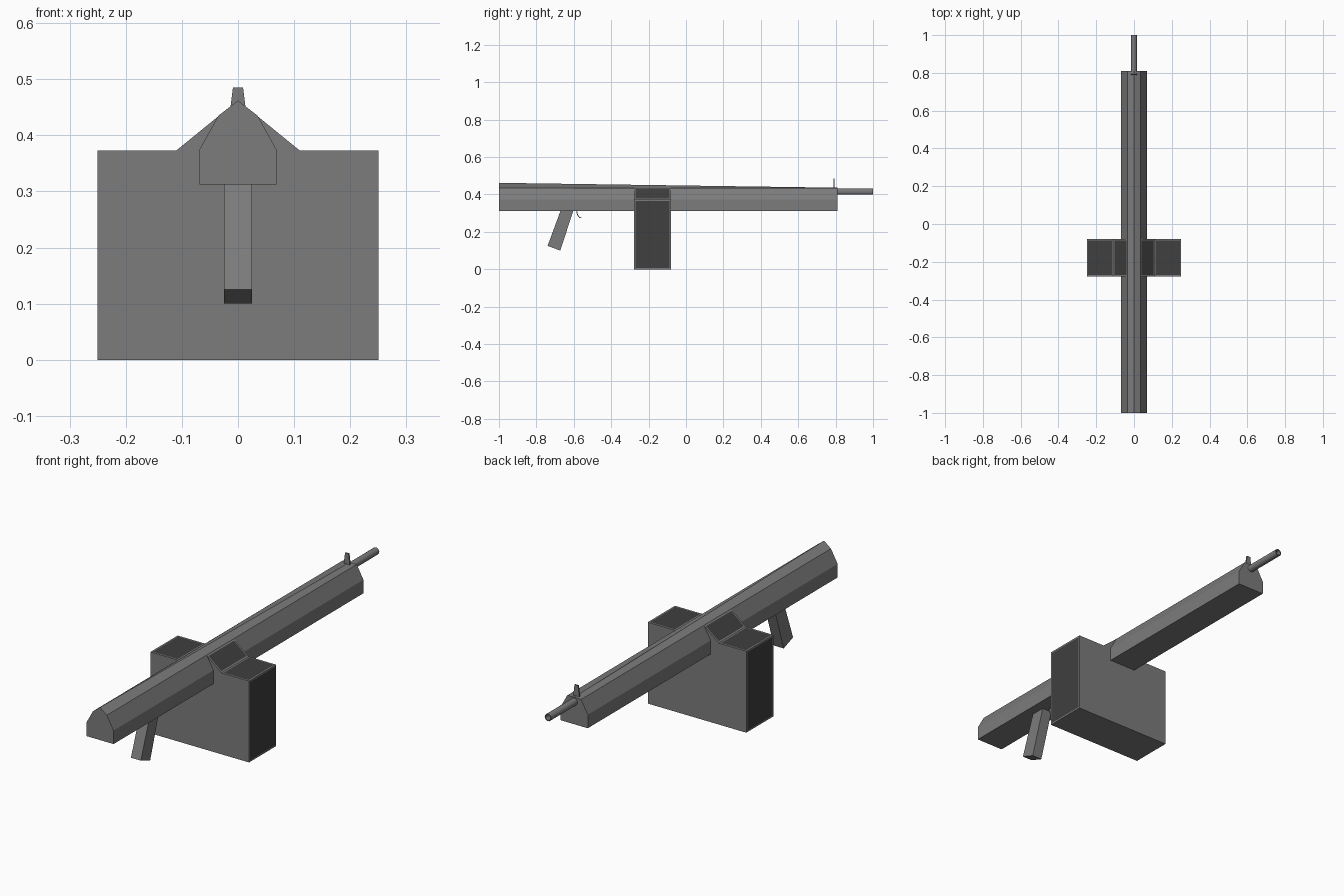
import bpy, bmesh, math
from mathutils import Vector

if "Cube" in bpy.data.objects:
    bpy.data.objects.remove(bpy.data.objects["Cube"])


def material(name, v):
    m = bpy.data.materials.new(name)
    m.diffuse_color = (v, v, v, 1)
    m.use_nodes = True
    m.node_tree.nodes["Principled BSDF"].inputs["Base Color"].default_value = m.diffuse_color
    return m


GREY = material("gun_grey", 0.2)
DARK = material("dark_panel", 0.05)


def finish(name, bm, mats=(GREY,)):
    bmesh.ops.recalc_face_normals(bm, faces=bm.faces)
    me = bpy.data.meshes.new(name)
    bm.to_mesh(me)
    bm.free()
    for m in mats:
        me.materials.append(m)
    ob = bpy.data.objects.new(name, me)
    bpy.context.collection.objects.link(ob)
    return ob


def loft(rings, closed=False):
    """Skin equal-length rings of points, with end caps unless closed."""
    bm = bmesh.new()
    vs = [[bm.verts.new(p) for p in r] for r in rings]
    n = len(vs[0])
    pairs = list(zip(vs, vs[1:])) + ([(vs[-1], vs[0])] if closed else [])
    for a, b in pairs:
        for i in range(n):
            j = (i + 1) % n
            bm.faces.new((a[i], a[j], b[j], b[i]))
    if not closed:
        bm.faces.new(vs[0])
        bm.faces.new(vs[-1])
    return bm


def mirrored(half):
    return half + [(-x, z) for x, z in reversed(half) if x > 0]


# Receiver body: ridge tapers down to a flat top at the muzzle end
def body_ring(y, apex):
    prof = mirrored([(0.069, 0.312), (0.069, 0.374), (0.035, 0.435), (0, apex)])
    return [(x, y, z) for x, z in prof]


finish("receiver_body", loft([body_ring(-1, 0.462), body_ring(0.81, 0.436)]))

# Ammunition box with sloped shoulders
prof = mirrored([(0.25, 0), (0.25, 0.373), (0.11, 0.373), (0.035, 0.434)])
bm = loft([[(x, y, z) for x, z in prof] for y in (-0.277, -0.08)])
bmesh.ops.recalc_face_normals(bm, faces=bm.faces)
bm.normal_update()
panels = [f for f in bm.faces
          if abs(f.normal.y) < 0.1 and f.normal.z > -0.1
          and abs(f.calc_center_median().x) > 0.04]
# dark panels inset on the sides, tops and shoulders
bmesh.ops.inset_individual(bm, faces=panels, thickness=0.01)
for f in panels:
    f.material_index = 1
finish("ammo_box", bm, (GREY, DARK))

# Raked pistol grip
side = [(-0.74, 0.125), (-0.672, 0.1), (-0.602, 0.315), (-0.67, 0.315)]
finish("pistol_grip", loft([[(x, y, z) for y, z in side] for x in (-0.025, 0.025)]))

# Curved trigger
arc = [(-0.562 - 0.024 * math.cos(t), 0.314 - 0.04 * math.sin(t))
       for t in [i * math.pi / 12 for i in range(7)]]
outline = arc + [(y + 0.004, z + 0.002) for y, z in reversed(arc)]
finish("trigger", loft([[(x, y, z) for y, z in outline] for x in (-0.006, 0.006)]))


# Hollow barrel: outer and inner rings joined into a closed tube
def barrel_ring(y, r):
    return [(r * math.cos(i * math.tau / 16), y, 0.415 + r * math.sin(i * math.tau / 16))
            for i in range(16)]


finish("barrel", loft([barrel_ring(0.8, 0.0165), barrel_ring(1, 0.0165),
                       barrel_ring(1, 0.012), barrel_ring(0.8, 0.012)], closed=True))

# Front sight blade
finish("front_sight", loft([[(-w, 0.788, z), (w, 0.788, z), (w, 0.795, z), (-w, 0.795, z)]
                            for w, z in ((0.016, 0.43), (0.009, 0.485))]))
